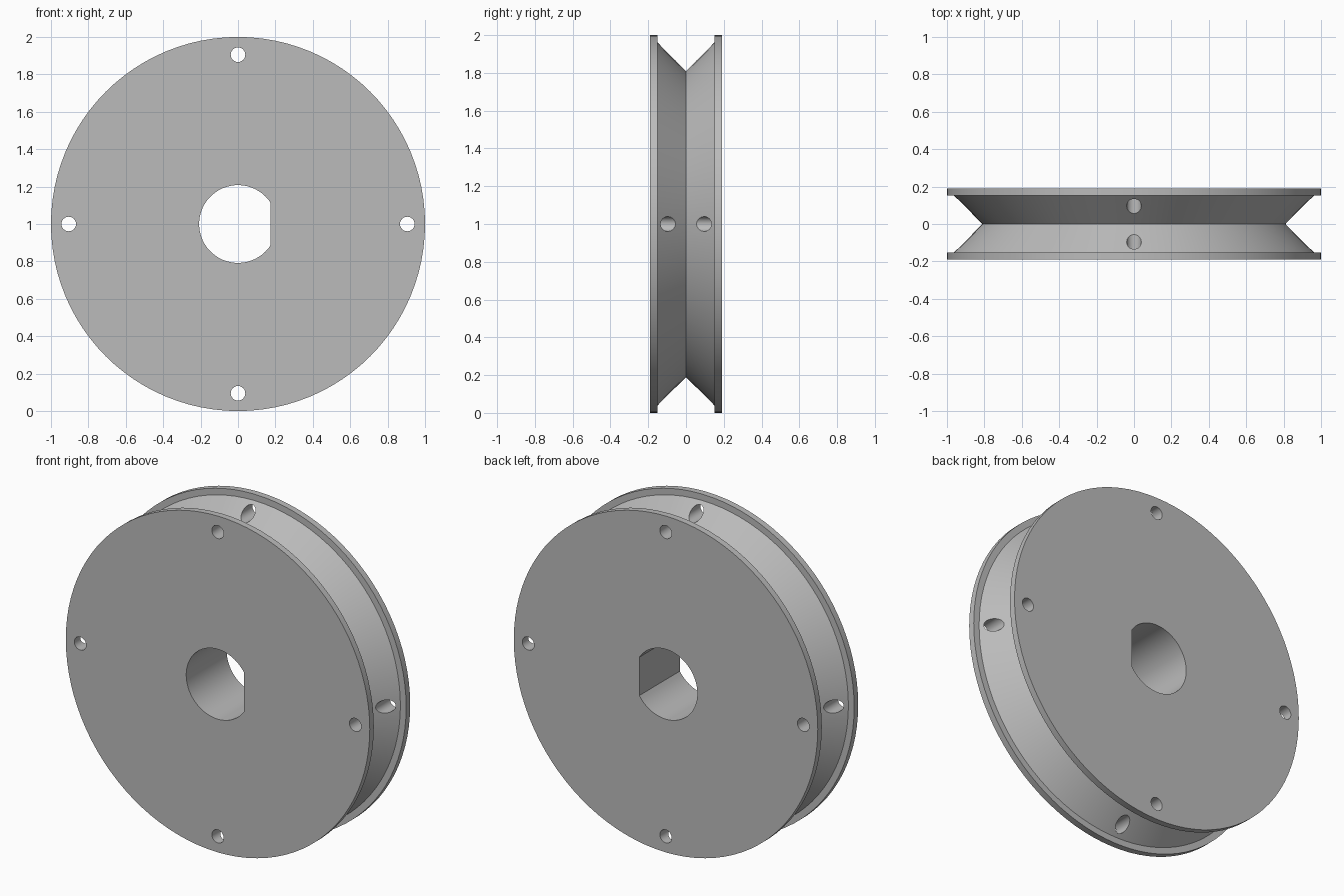
import bpy, bmesh, math
from mathutils import Matrix, Vector

if "Cube" in bpy.data.objects:
    bpy.data.objects.remove(bpy.data.objects["Cube"], do_unlink=True)

CENTRE = Vector((0, 0, 1))
HALF_WIDTH = 0.19
LIP = 0.152           # inner face of each rim
GROOVE_R = 0.81       # bottom of the V groove
SEGMENTS = 96


def make_object(name, bm):
    bmesh.ops.recalc_face_normals(bm, faces=bm.faces)
    mesh = bpy.data.meshes.new(name)
    bm.to_mesh(mesh)
    bm.free()
    obj = bpy.data.objects.new(name, mesh)
    bpy.context.collection.objects.link(obj)
    return obj


def prism_cutter(name, outline):
    """Extrude an (x, z) outline right through the wheel along y."""
    bm = bmesh.new()
    face = bm.faces.new([bm.verts.new((x, -0.5, z)) for x, z in outline])
    ext = bmesh.ops.extrude_face_region(bm, geom=[face])
    moved = [v for v in ext["geom"] if isinstance(v, bmesh.types.BMVert)]
    bmesh.ops.translate(bm, verts=moved, vec=(0, 1, 0))
    obj = make_object(name, bm)
    obj.hide_render = True
    return obj


def arc(cx, cz, radius, start, end, count):
    angles = [start + (end - start) * i / count for i in range(count + 1)]
    return [(cx + radius * math.cos(a), cz + radius * math.sin(a)) for a in angles]


# Grooved wheel: half profile mirrored in y, then turned about the axle
half = [(0, HALF_WIDTH), (1, HALF_WIDTH), (1, LIP), (GROOVE_R + LIP, LIP)]
profile = [(r, -y) for r, y in half] + [(GROOVE_R, 0)] + half[::-1]
bm = bmesh.new()
rings = []
for r, y in profile:
    if r == 0:
        rings.append([bm.verts.new(CENTRE + Vector((0, y, 0)))])
    else:
        rings.append([bm.verts.new((x, y, z)) for x, z in
                      arc(0, CENTRE.z, r, 0, math.tau, SEGMENTS)[:-1]])
for a, b in zip(rings, rings[1:]):
    if len(a) == 1:
        bm.faces.new(b)
    elif len(b) == 1:
        bm.faces.new(a)
    else:
        for i in range(SEGMENTS):
            j = (i + 1) % SEGMENTS
            bm.faces.new((a[i], a[j], b[j], b[i]))
loose = [v for v in bm.verts if not v.link_faces]
bmesh.ops.delete(bm, geom=loose, context="VERTS")
wheel = make_object("grooved_wheel", bm)

# D-shaped axle bore, flat on the +x side
BORE_R, FLAT_X = 0.208, 0.174
a = math.acos(FLAT_X / BORE_R)
cutters = [prism_cutter("bore_cutter", arc(0, CENTRE.z, BORE_R, a, math.tau - a, 48))]

# Four small holes through both flanges, opening into the groove
for k in range(4):
    t = k * math.pi / 2
    outline = arc(0.905 * math.cos(t), CENTRE.z + 0.905 * math.sin(t),
                  0.039, 0, math.tau, 32)[:-1]
    cutters.append(prism_cutter("hole_cutter", outline))

bpy.ops.object.select_all(action="DESELECT")
wheel.select_set(True)
bpy.context.view_layer.objects.active = wheel
for cutter in cutters:
    mod = wheel.modifiers.new("cut", "BOOLEAN")
    mod.operation = "DIFFERENCE"
    mod.solver = "EXACT"
    mod.object = cutter
    bpy.ops.object.modifier_apply(modifier=mod.name)
    bpy.data.objects.remove(cutter, do_unlink=True)

# Plain grey finish
grey = bpy.data.materials.new("plain_grey")
grey.use_nodes = True
colour = (0.5, 0.5, 0.5, 1)
grey.diffuse_color = colour
grey.node_tree.nodes["Principled BSDF"].inputs["Base Color"].default_value = colour
wheel.data.materials.clear()
wheel.data.materials.append(grey)
bpy.ops.object.shade_smooth_by_angle(angle=math.radians(25))
